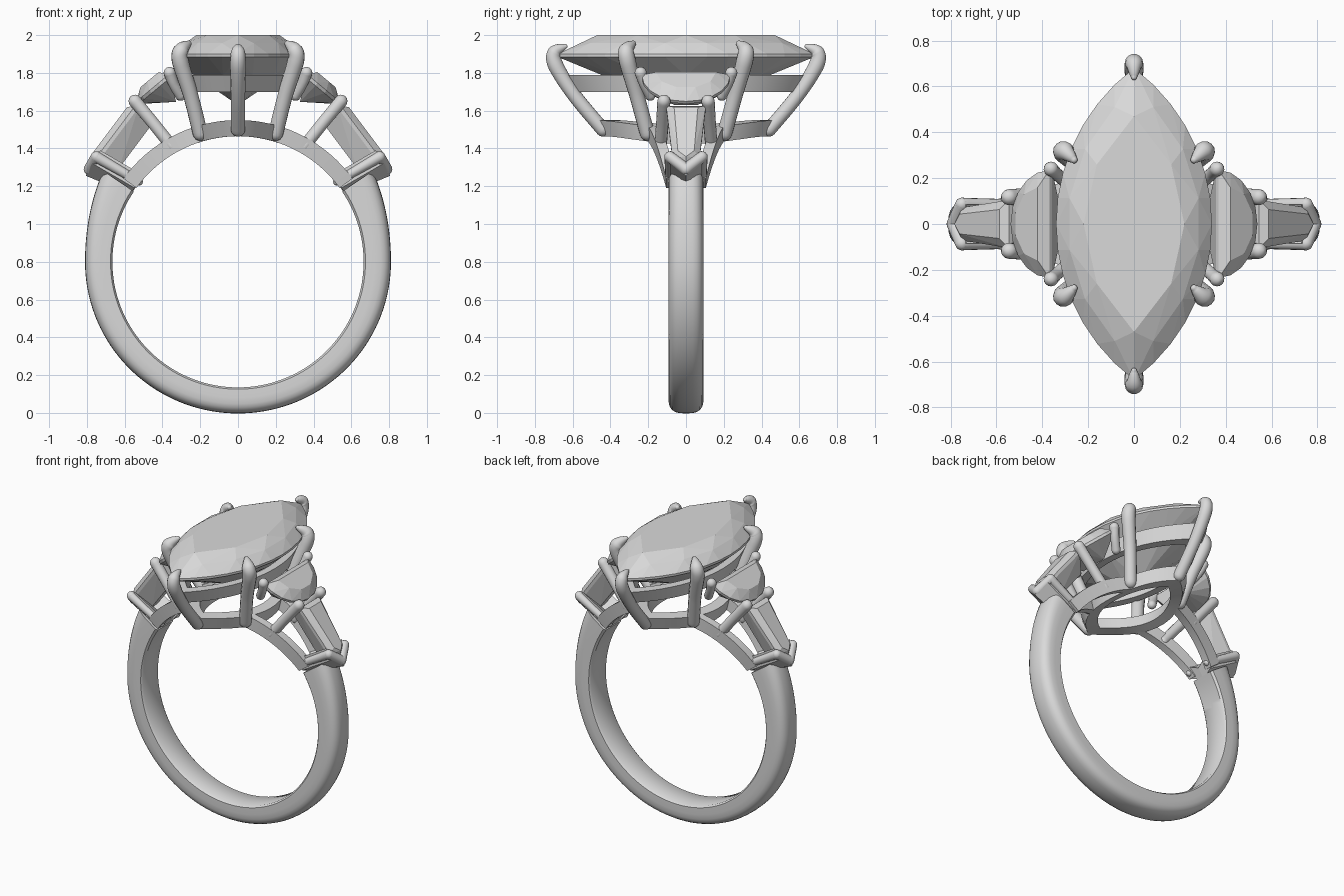
import bpy, bmesh, math
from mathutils import Vector

cube = bpy.data.objects.get("Cube")
if cube:
    bpy.data.objects.remove(cube, do_unlink=True)

GREY = (0.7, 0.7, 0.7, 1)
metal = bpy.data.materials.new("light_grey")
metal.use_nodes = True
metal.diffuse_color = GREY
metal.node_tree.nodes["Principled BSDF"].inputs["Base Color"].default_value = GREY

CZ, INNER = 0.8, 0.665     # finger hole centre height and radius


def finish(name, bm, smooth=True, mirror=""):
    bmesh.ops.recalc_face_normals(bm, faces=bm.faces)
    me = bpy.data.meshes.new(name)
    bm.to_mesh(me)
    bm.free()
    me.materials.append(metal)
    me.polygons.foreach_set("use_smooth", [smooth] * len(me.polygons))
    if smooth:
        me.set_sharp_from_angle(angle=math.radians(40))
    ob = bpy.data.objects.new(name, me)
    bpy.context.collection.objects.link(ob)
    if mirror:
        mod = ob.modifiers.new("Mirror", "MIRROR")
        mod.use_axis = ("x" in mirror, "y" in mirror, False)
        mod.use_mirror_merge = False
    return ob


def loft(bm, rings, closed=False):
    """Skin a list of equal-length point rings, capping open ends."""
    vs = [[bm.verts.new(p) for p in ring] for ring in rings]
    pairs = list(zip(vs, vs[1:])) + ([(vs[-1], vs[0])] if closed else [])
    for a, b in pairs:
        for i in range(len(a)):
            j = (i + 1) % len(a)
            bm.faces.new((a[i], a[j], b[j], b[i]))
    if not closed:
        bm.faces.new(vs[0])
        bm.faces.new(vs[-1])


def tube(name, points, radii, mirror="", sides=14, steps=8):
    """Round-ended rod along a smooth path with varying radius."""
    pts = [Vector(p) for p in points]
    path = []
    for i in range(len(pts) - 1):
        p0, p1, p2 = pts[max(i - 1, 0)], pts[i], pts[i + 1]
        p3 = pts[min(i + 2, len(pts) - 1)]
        for k in range(steps + (i == len(pts) - 2)):
            t = k / steps
            m1, m2 = (p2 - p0) / 2, (p3 - p1) / 2
            h = t * t * (3 - 2 * t)
            pos = p1.lerp(p2, h) + m1 * t * (1 - t) ** 2 - m2 * t * t * (1 - t)
            path.append((pos, radii[i] + (radii[i + 1] - radii[i]) * t))
    tang = [(path[min(i + 1, len(path) - 1)][0] - path[max(i - 1, 0)][0]).normalized()
            for i in range(len(path))]
    caps = [math.pi / 2 * f for f in (0.95, 0.7, 0.45, 0.2)]
    stations = [(path[0][0] - tang[0] * path[0][1] * math.sin(a), path[0][1] * math.cos(a), tang[0])
                for a in caps]
    stations += [(p, r, t) for (p, r), t in zip(path, tang)]
    stations += [(path[-1][0] + tang[-1] * path[-1][1] * math.sin(a), path[-1][1] * math.cos(a), tang[-1])
                 for a in reversed(caps)]
    u = tang[0].orthogonal().normalized()
    rings = []
    for p, r, t in stations:
        u = (u - t * u.dot(t)).normalized()
        v = t.cross(u)
        rings.append([p + (u * math.cos(a) + v * math.sin(a)) * r
                      for a in (2 * math.pi * k / sides for k in range(sides))])
    bm = bmesh.new()
    loft(bm, rings)
    return finish(name, bm, mirror=mirror)


def marquise(a, b, n, shift=0.0):
    """Pointed oval of half length a (y) and half width b (x)."""
    R = (a * a + b * b) / (2 * b)
    t = math.asin(a / R)
    out = []
    for s in (1, -1):
        for i in range(n):
            ang = -t + 2 * t * (i + shift) / n
            out.append((s * (R * math.cos(ang) - R + b), s * R * math.sin(ang)))
    return out


def gem(name, points, mirror=""):
    """Faceted stone as the convex hull of its corner points."""
    bm = bmesh.new()
    vs = [bm.verts.new(p) for p in points]
    bmesh.ops.convex_hull(bm, input=vs)
    bmesh.ops.delete(bm, geom=[v for v in bm.verts if not v.link_faces], context="VERTS")
    bmesh.ops.dissolve_limit(bm, angle_limit=math.radians(1), verts=bm.verts, edges=bm.edges)
    return finish(name, bm, smooth=False, mirror=mirror)


# Shank: D section swept round the finger, thickening to the shoulders
def section(ang):
    up = max(0.0, math.sin(ang))
    outer = 0.803 + 0.007 * math.cos(ang) ** 2 + 0.17 * up ** 2
    th, w = outer - INNER, 0.093
    prof = [(0, -0.08), (0, 0), (0, 0.08), (0.07, w)]
    for k in range(13):
        a = math.pi * k / 12
        c, s = math.cos(a), math.sin(a)
        prof.append((0.4 + 0.6 * s ** 0.7, w * math.copysign(abs(c) ** 0.7, c)))
    prof.append((0.07, -w))
    return [((INNER + th * t) * math.cos(ang), y, CZ + (INNER + th * t) * math.sin(ang))
            for t, y in prof]


start, stop = math.radians(-214), math.radians(34)
bm = bmesh.new()
loft(bm, [section(start + (stop - start) * i / 96) for i in range(97)])
finish("shank", bm)

# Centre stone
stone = []
for a, b, n, shift, z in ((0.68, 0.34, 14, 0, 1.885), (0.68, 0.34, 14, 0, 1.9),
                          (0.585, 0.29, 6, 0.5, 1.957), (0.47, 0.22, 4, 0, 2.0),
                          (0.45, 0.23, 5, 0.5, 1.785)):
    stone += [(x, y, z) for x, y in marquise(a, b, n, shift)]
stone += [(0, -0.06, 1.63), (0, 0.06, 1.63)]
gem("centre_stone", stone)


# Pointed oval gallery rails under the centre stone
def rail(name, low, high, thick, z_low, z_high, n=20):
    outlines = [marquise(*low, n), marquise(*high, n)]
    inner = [marquise(a - 1.8 * thick, b - thick, n) for a, b in (low, high)]
    bm = bmesh.new()
    loft(bm, [[(*outlines[0][i], z_low(outlines[0][i][0])),
               (*outlines[1][i], z_high(outlines[1][i][0])),
               (*inner[1][i], z_high(inner[1][i][0])),
               (*inner[0][i], z_low(inner[0][i][0]))] for i in range(2 * n)], closed=True)
    finish(name, bm)


def arch(r):
    return lambda x: CZ + math.sqrt(r * r - x * x)


rail("base_rail", (0.44, 0.23), (0.48, 0.25), 0.06, arch(INNER), arch(0.75))
rail("upper_rail", (0.585, 0.265), (0.64, 0.285), 0.05, lambda x: 1.7, lambda x: 1.79)

# Prongs of the centre stone
tube("end_prong", [(0, 0.44, 1.5), (0, 0.59, 1.68), (0, 0.69, 1.84), (0, 0.695, 1.91), (0, 0.64, 1.94)],
     [0.038, 0.038, 0.042, 0.038, 0.013], mirror="y")
tube("side_prong", [(0.2, 0.205, 1.48), (0.25, 0.26, 1.68), (0.305, 0.31, 1.86),
                    (0.3, 0.315, 1.92), (0.262, 0.28, 1.955)],
     [0.04, 0.04, 0.045, 0.042, 0.016], mirror="xy")


# Shoulder stones, laid out on sloping planes
def on_slope(origin, down, pts):
    ox, oz = origin
    dx, dz = Vector(down).normalized()
    return [(ox + dx * u - dz * n, y, oz + dz * u + dx * n) for u, y, n in pts]


arc = [(0.22 * math.sin(math.pi * k / 10), 0.235 * math.cos(math.pi * k / 10)) for k in range(11)]
moon = [(u, y, n) for u, y in arc for n in (-0.012, 0.006)]
moon += [(0.03 + 0.6 * u, 0.68 * y, 0.05) for u, y in arc[::2]]
moon += [(0.06, y, -0.13) for y in (-0.1, 0.1)]
gem("half_moon_stone", on_slope((0.365, 1.785), (0.77, -0.64), moon), mirror="x")

taper = [(0, -0.105), (0, 0.105), (0.34, 0.072), (0.385, 0), (0.34, -0.072)]
bag = [(u, y, n) for u, y in taper for n in (-0.02, 0.0)]
bag += [(0.03 + 0.85 * u, 0.6 * y, 0.03) for u, y in taper]
bag += [(0.04 + 0.8 * u, 0.4 * y, -0.13) for u, y in taper]
gem("tapered_stone", on_slope((0.545, 1.625), (0.6, -0.8), bag), mirror="x")

# Shoulder prongs
tube("half_moon_prong", [(0.305, 0.19, 1.68), (0.34, 0.22, 1.74), (0.362, 0.24, 1.8)],
     [0.028, 0.028, 0.032], mirror="xy")
tube("shared_prong", [(0.35, 0.135, 1.41), (0.45, 0.125, 1.535), (0.545, 0.117, 1.65)],
     [0.033, 0.033, 0.035], mirror="xy")

# Shoulder rails following the finger hole
bm = bmesh.new()
rings = []
for i in range(13):
    t = i / 12
    ang = math.radians(75 - 39 * t)
    y = 0.18 - 0.1 * t
    rings.append([(r * math.cos(ang), y + dy, CZ + r * math.sin(ang))
                  for r, dy in ((INNER, -0.03), (INNER, 0.025), (0.75, 0.025), (0.75, -0.03))])
loft(bm, rings)
finish("shoulder_rail", bm, mirror="xy")

# Chevron end caps: a V plate with rounded rims
bm = bmesh.new()
tip, wing = Vector((0.785, 0, 1.29)), Vector((0.75, 0.085, 1.355))
tip_in, wing_in = Vector((0.545, 0, 1.19)), Vector((0.525, 0.085, 1.225))
drop = Vector((0.022, 0, -0.034))
loft(bm, [[p - drop, p + drop, q + drop, q - drop]
          for p, q in ((tip, tip_in), (wing, wing_in))])
finish("chevron_plate", bm, mirror="xy")
tube("chevron_rim", [wing, tip], [0.03, 0.032], mirror="xy")
tube("chevron_arm", [wing, wing_in], [0.03, 0.022], mirror="xy")
